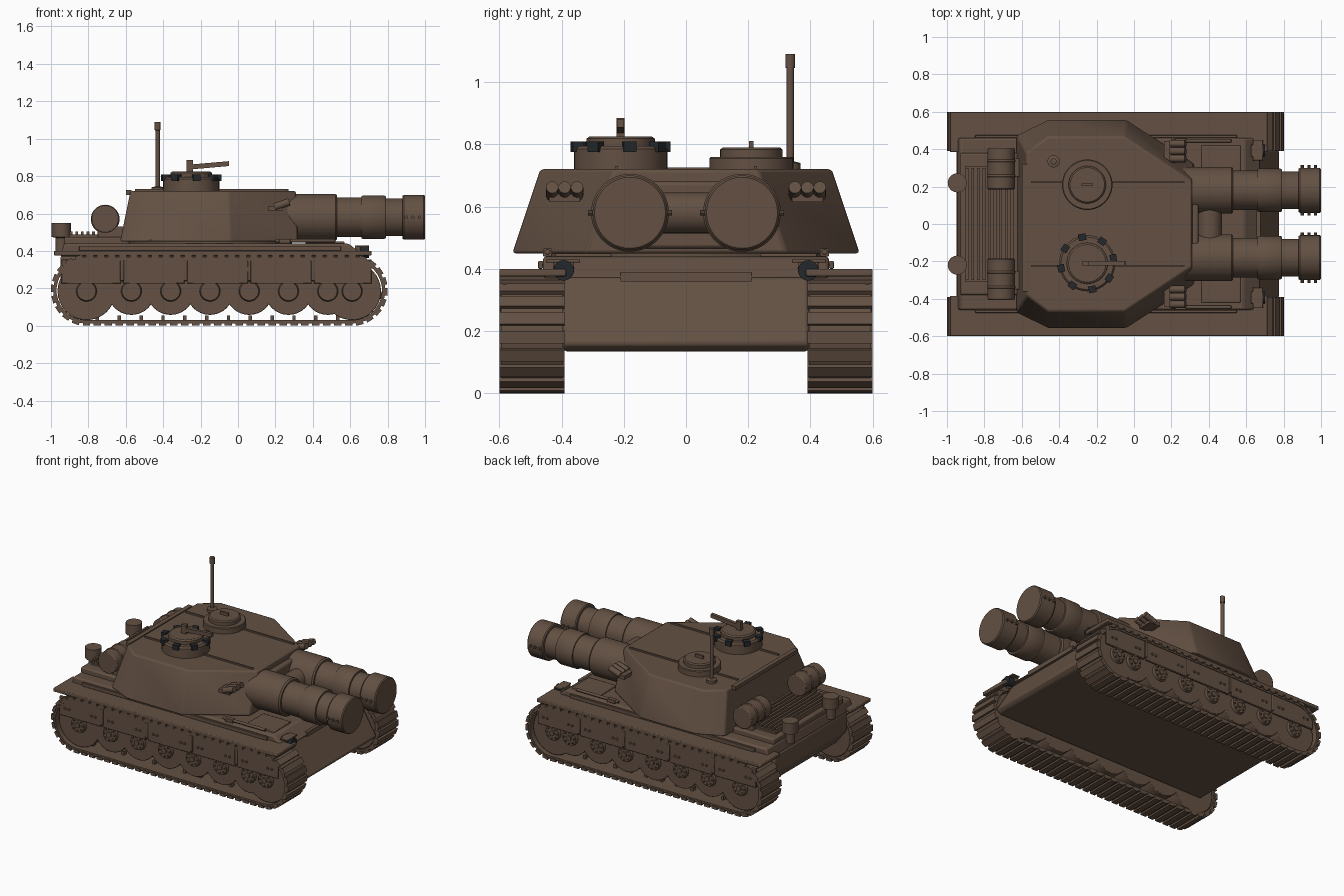
import bpy, bmesh, math
from mathutils import Vector, Matrix

if "Cube" in bpy.data.objects:
    bpy.data.objects.remove(bpy.data.objects["Cube"])


def material(name, col):
    m = bpy.data.materials.new(name)
    m.diffuse_color = (*col, 1)
    m.use_nodes = True
    m.node_tree.nodes["Principled BSDF"].inputs["Base Color"].default_value = m.diffuse_color
    return m


BROWN = material("brown_paint", (0.125, 0.081, 0.056))
DARK = material("dark_glass", (0.018, 0.021, 0.025))


class Part:
    """Collects simple solids and turns them into one object."""
    def __init__(self, name, mat=BROWN, bevel=0):
        self.name, self.mat, self.bevel, self.bm = name, mat, bevel, bmesh.new()

    def box(self, c, size, rot=None):
        m = Matrix.Translation(c) @ (rot or Matrix()) @ Matrix.Diagonal((*size, 1))
        bmesh.ops.create_cube(self.bm, size=1, matrix=m)
        return self

    def span(self, x0, x1, y0, y1, z0, z1):
        return self.box(((x0 + x1) / 2, (y0 + y1) / 2, (z0 + z1) / 2),
                        (abs(x1 - x0), abs(y1 - y0), abs(z1 - z0)))

    def cyl(self, a, b, r, r2=None, n=24):
        a, b = Vector(a), Vector(b)
        q = (b - a).to_track_quat('Z', 'Y').to_matrix().to_4x4()
        bmesh.ops.create_cone(self.bm, cap_ends=True, segments=n, radius1=r,
                              radius2=r if r2 is None else r2, depth=(b - a).length,
                              matrix=Matrix.Translation((a + b) / 2) @ q)
        return self

    def lathe(self, origin, axis, prof, n=40):
        """Spin (distance, radius) pairs about an axis through origin."""
        o, q = Vector(origin), Vector(axis).to_track_quat('Z', 'Y')
        rings = [[self.bm.verts.new(o + q @ Vector((r * math.cos(t), r * math.sin(t), d)))
                  for t in (2 * math.pi * i / n for i in range(n))] for d, r in prof]
        self.skin(rings)
        return self

    def skin(self, rings):
        n = len(rings[0])
        for a, b in zip(rings, rings[1:]):
            for i in range(n):
                j = (i + 1) % n
                self.bm.faces.new((a[i], a[j], b[j], b[i]))
        self.bm.faces.new(rings[0][::-1])
        self.bm.faces.new(rings[-1])

    def prism(self, prof, y0, y1):
        self.skin([[self.bm.verts.new((x, y, z)) for x, z in prof] for y in (y0, y1)])
        return self

    def done(self):
        bmesh.ops.recalc_face_normals(self.bm, faces=self.bm.faces)
        me = bpy.data.meshes.new(self.name)
        self.bm.to_mesh(me)
        self.bm.free()
        me.materials.append(self.mat)
        me.shade_smooth()
        me.set_sharp_from_angle(angle=math.radians(35))
        ob = bpy.data.objects.new(self.name, me)
        bpy.context.collection.objects.link(ob)
        if self.bevel:
            b = ob.modifiers.new("Bevel", 'BEVEL')
            b.width, b.segments, b.limit_method = self.bevel, 2, 'ANGLE'
        return ob


# --- Hull, deck and engine cover
Part("hull", bevel=0.012).prism([(-0.86, 0.135), (0.75, 0.135), (0.78, 0.16), (0.65, 0.375),
                                 (-0.95, 0.375), (-0.95, 0.25)], -0.395, 0.395).done()
Part("deck", bevel=0.012).prism([(-0.95, 0.37), (0.68, 0.37), (0.59, 0.44), (-0.93, 0.44)], -0.46, 0.46).done()
Part("nose_strip").span(0.64, 0.675, -0.21, 0.21, 0.36, 0.39).done()
Part("rear_deck", bevel=0.01).span(-0.93, -0.58, -0.38, 0.38, 0.43, 0.475).done()
grille = Part("engine_grille").span(-0.9, -0.62, -0.31, 0.31, 0.47, 0.487)
for i in range(9):
    grille.span(-0.9 + i * 0.03, -0.885 + i * 0.03, -0.3, 0.3, 0.48, 0.505)
grille.done()
hatches = Part("driver_hatches", bevel=0.005)
for s in (1, -1):
    hatches.span(0.36, 0.57, s * 0.24, s * 0.42, 0.43, 0.45)
hatches.done()


def loop_point(s, r, x0=-0.81, x1=0.61, zc=0.19):
    """Position and outward angle at distance s along the track path."""
    L, A = x1 - x0, math.pi * r
    s %= 2 * (L + A)
    if s < L:
        return x0 + s, zc - r, -math.pi / 2
    if s < L + A:
        t = -math.pi / 2 + (s - L) / r
        return x1 + r * math.cos(t), zc + r * math.sin(t), t
    if s < 2 * L + A:
        return x1 - (s - L - A), zc + r, math.pi / 2
    t = math.pi / 2 + (s - 2 * L - A) / r
    return x0 + r * math.cos(t), zc + r * math.sin(t), t


def capsule(r):
    return [(x + r * math.cos(math.radians(d)), 0.19 + r * math.sin(math.radians(d)))
            for x, a in ((0.61, -90), (-0.81, 90)) for d in range(a, a + 181, 12)]


# --- Running gear on both sides
for s, side in ((1, "left"), (-1, "right")):
    band = Part(side + "_track")
    loops = [[band.bm.verts.new((x, s * y, z)) for x, z in capsule(r)]
             for y, r in ((0.395, 0.178), (0.595, 0.178), (0.595, 0.16), (0.395, 0.16))]
    n = len(loops[0])
    for k in range(4):
        a, b = loops[k], loops[(k + 1) % 4]
        for i in range(n):
            j = (i + 1) % n
            band.bm.faces.new((a[i], a[j], b[j], b[i]))
    band.done()

    cleats = Part(side + "_track_cleats")
    r, count = 0.18, 68
    total = 2 * (1.42 + math.pi * r)
    for i in range(count):
        x, z, t = loop_point(i * total / count, r)
        rot = Matrix.Rotation(-t, 4, 'Y')
        cleats.box((x, s * 0.495, z), (0.02, 0.21, 0.04), rot)
        if z < 0.02 and i % 2:
            cleats.box((x, s * 0.495, 0.04), (0.018, 0.03, 0.03))
    cleats.done()

    wheels = Part(side + "_wheels", bevel=0.004)
    hubs = Part(side + "_wheel_hubs")
    for x, rad in [(-0.57 + 0.21 * i, 0.127) for i in range(6)] + [(-0.81, 0.155), (0.61, 0.155)]:
        z = 0.185
        wheels.cyl((x, s * 0.40, z), (x, s * 0.565, z), rad, n=32)
        hubs.cyl((x, s * 0.56, z), (x, s * 0.582, z), 0.057, 0.05)
        hubs.cyl((x, s * 0.58, z), (x, s * 0.59, z), 0.018, n=12)
        for k in range(8):
            t = k * math.pi / 4
            bx, bz = x + 0.038 * math.cos(t), z + 0.038 * math.sin(t)
            hubs.cyl((bx, s * 0.58, bz), (bx, s * 0.589, bz), 0.006, n=6)
    wheels.done()
    hubs.done()

    # Side skirts with bolts and posts
    skirt, bolts = Part(side + "_skirts", bevel=0.004), Part(side + "_skirt_bolts")
    edges = [-0.95, -0.62, -0.28, 0.06, 0.40, 0.72]
    for a, b in zip(edges, edges[1:]):
        skirt.span(a + 0.006, b - 0.006, s * 0.575, s * 0.59, 0.225, 0.355)
        for bx in (a + 0.05, a + 0.08, b - 0.05, b - 0.08):
            bolts.cyl((bx, s * 0.585, 0.28), (bx, s * 0.597, 0.28), 0.008, n=8)
    for e in edges[1:-1]:
        skirt.span(e - 0.01, e + 0.01, s * 0.585, s * 0.596, 0.24, 0.35)
    skirt.done()
    bolts.done()

    # Fender with end lips
    Part(side + "_fender", bevel=0.005).span(-0.985, 0.715, s * 0.385, s * 0.6, 0.376, 0.4).done()
    tools = Part(side + "_fender_tools", bevel=0.003)
    tools.span(-0.85, 0.55, s * 0.46, s * 0.475, 0.40, 0.425)
    tools.cyl((0.2, s * 0.445, 0.455), (0.52, s * 0.445, 0.455), 0.01, n=10)
    tools.span(0.22, 0.28, s * 0.43, s * 0.46, 0.44, 0.465)
    tools.done()

    # Headlight, bracket and guard
    Part(side + "_headlight_mount", bevel=0.003).span(0.635, 0.69, s * 0.34, s * 0.45, 0.42, 0.43) \
        .span(0.625, 0.655, s * 0.36, s * 0.425, 0.37, 0.43).done()
    Part(side + "_headlight", DARK).cyl((0.65, s * 0.393, 0.395), (0.70, s * 0.393, 0.395), 0.033, n=20).done()

    # Rear fuel drum, straps and exhaust can
    Part(side + "_fuel_drum", bevel=0.006).cyl((-0.71, s * 0.185, 0.57), (-0.71, s * 0.405, 0.57), 0.073, n=32) \
        .cyl((-0.71, s * 0.25, 0.57), (-0.71, s * 0.265, 0.57), 0.077, n=32) \
        .cyl((-0.71, s * 0.33, 0.57), (-0.71, s * 0.345, 0.57), 0.077, n=32) \
        .span(-0.75, -0.6, s * 0.25, s * 0.35, 0.46, 0.53).done()
    Part(side + "_exhaust_can").lathe((-0.945, s * 0.22, 0.4), (0, 0, 1),
        [(0, 0.03), (0.07, 0.03), (0.075, 0.051), (0.15, 0.051)], 28).done()

    # Gun barrel
    Part(side + "_gun").lathe((0, s * 0.18, 0.58), (1, 0, 0),
        [(0.25, 0.125), (0.52, 0.125), (0.53, 0.117), (0.53, 0.106), (0.66, 0.106), (0.66, 0.113),
         (0.67, 0.117), (0.78, 0.117), (0.79, 0.112), (0.79, 0.1), (0.88, 0.1), (0.88, 0.115),
         (0.887, 0.12), (0.993, 0.12), (1.0, 0.114)], 48).done()
    nubs = Part(side + "_muzzle_nubs")
    for x in (0.9, 0.935, 0.97):
        nubs.cyl((x, s * 0.18 - 0.135, 0.58), (x, s * 0.18 + 0.135, 0.58), 0.009, n=10)
    nubs.done()

    # Smoke launchers on the turret cheek
    smoke = Part(side + "_smoke_launchers").span(0.16, 0.24, s * 0.34, s * 0.44, 0.615, 0.64)
    for i in range(3):
        y = 0.35 + 0.04 * i
        smoke.cyl((0.195, s * y, 0.635), (0.275, s * y, 0.662), 0.02, n=16)
    smoke.done()

# --- Turret: lofted faceted body
base = [(-0.63, 0.475), (-0.46, 0.558), (-0.04, 0.558), (0.32, 0.325)]
top = [(-0.575, 0.38), (-0.46, 0.468), (-0.05, 0.468), (0.31, 0.23)]
turret = Part("turret", bevel=0.01)
turret.skin([[turret.bm.verts.new((x, y, z)) for x, y in p + [(x, -y) for x, y in p[::-1]]]
             for p, z in ((base, 0.45), (top, 0.72))])
turret.done()
Part("turret_ring").cyl((-0.15, 0, 0.43), (-0.15, 0, 0.455), 0.44, n=48).done()
Part("gun_mantlet", bevel=0.012).span(0.28, 0.345, -0.23, 0.23, 0.465, 0.68).done()
Part("mantlet_roller").cyl((0.405, -0.1, 0.58), (0.405, 0.1, 0.58), 0.066, n=32).done()
rails = Part("roof_rails").span(-0.6, -0.57, -0.36, 0.32, 0.70, 0.725)
for s in (1, -1):
    rails.span(-0.55, 0.27, s * 0.218, s * 0.228, 0.715, 0.73)
rails.done()

# --- Commander cupola with periscope blocks and a small gun
cx, cy = -0.25, -0.21
Part("cupola").lathe((cx, cy, 0.71), (0, 0, 1), [(0, 0.15), (0.075, 0.15), (0.085, 0.14), (0.085, 0.11),
                     (0.108, 0.11), (0.115, 0.1)]).done()
scopes = Part("periscopes", DARK)
for i in range(8):
    t = math.radians(11 + 45 * i)
    scopes.box((cx + 0.142 * math.cos(t), cy + 0.142 * math.sin(t), 0.792), (0.036, 0.04, 0.034),
               Matrix.Rotation(t, 4, 'Z'))
scopes.done()
Part("roof_gun").box((-0.15, cy, 0.858), (0.205, 0.022, 0.026), Matrix.Rotation(math.radians(-5), 4, 'Y')) \
    .span(-0.275, -0.24, cy - 0.013, cy + 0.013, 0.82, 0.885).done()

# --- Loader hatch and antenna
Part("loader_hatch").lathe((cx, 0.21, 0.71), (0, 0, 1), [(0, 0.135), (0.045, 0.135), (0.05, 0.13), (0.05, 0.1),
                           (0.073, 0.1), (0.08, 0.092)]).span(-0.28, -0.22, 0.203, 0.217, 0.78, 0.81).done()
Part("antenna").lathe((-0.43, 0.335, 0.71), (0, 0, 1), [(0, 0.033), (0.03, 0.033), (0.035, 0.012), (0.335, 0.012),
                      (0.336, 0.016), (0.38, 0.016)], 16).done()
